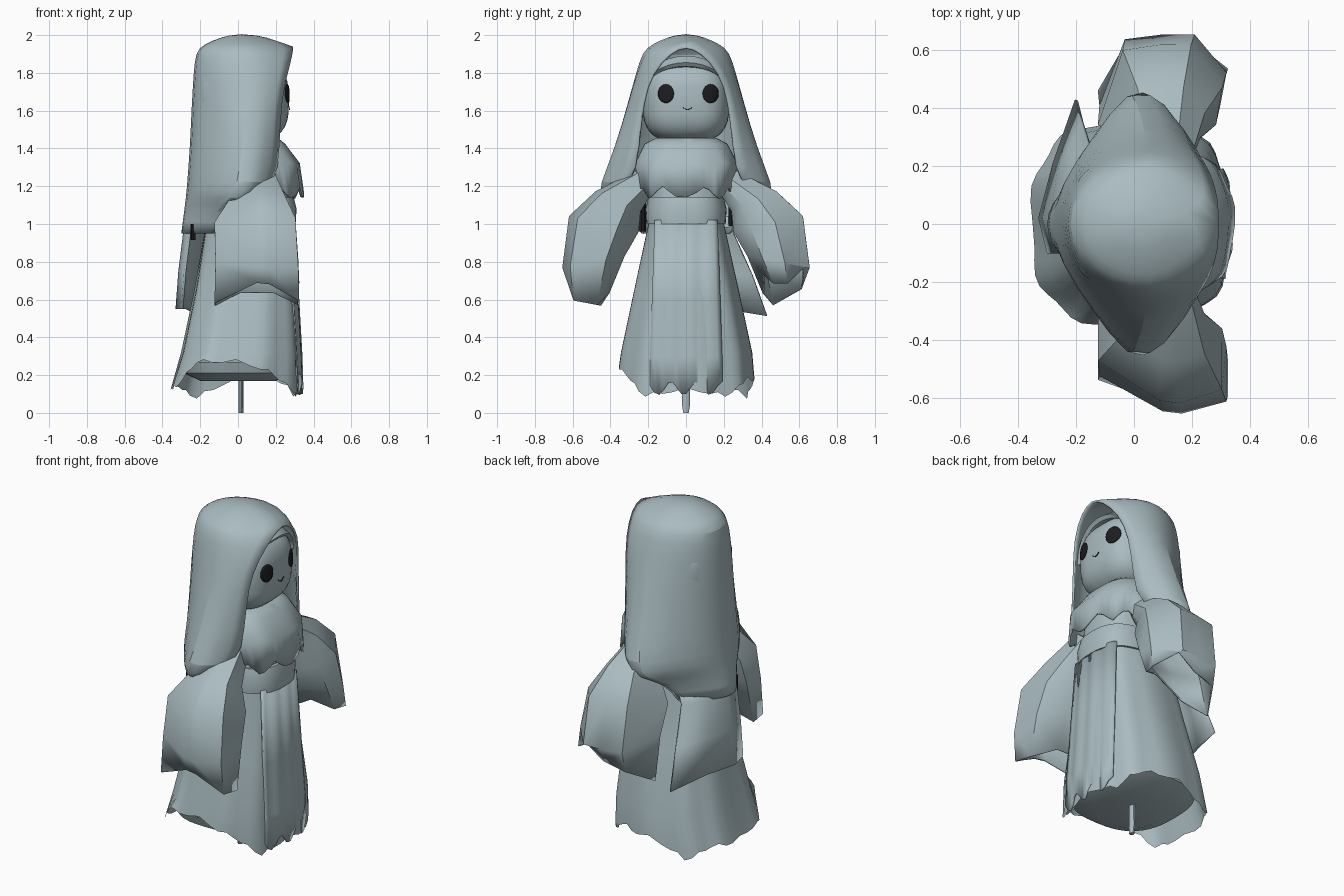
import bpy, bmesh, math
from math import sin, cos, pi

if "Cube" in bpy.data.objects:
    bpy.data.objects.remove(bpy.data.objects["Cube"])


def material(name, rgb):
    m = bpy.data.materials.new(name)
    m.use_nodes = True
    m.diffuse_color = (*rgb, 1)
    m.node_tree.nodes["Principled BSDF"].inputs["Base Color"].default_value = (*rgb, 1)
    return m


CLOTH = material("pale blue grey", (0.40, 0.50, 0.53))
DARK = material("near black", (0.012, 0.012, 0.014))


def spow(v, p):
    return math.copysign(abs(v) ** p, v)


def surface(name, rows, mat=CLOTH, closed=True, cap_start=False, cap_end=False,
            thick=0, levels=0):
    """Skin a list of point rows; closed rows wrap round."""
    bm = bmesh.new()
    vs = [[bm.verts.new(p) for p in row] for row in rows]
    n = len(rows[0])
    for a, b in zip(vs, vs[1:]):
        for i in range(n if closed else n - 1):
            j = (i + 1) % n
            bm.faces.new((a[i], a[j], b[j], b[i]))
    if cap_start:
        bm.faces.new(vs[0])
    if cap_end:
        bm.faces.new(vs[-1])
    bmesh.ops.remove_doubles(bm, verts=bm.verts, dist=0.0005)
    bmesh.ops.recalc_face_normals(bm, faces=bm.faces)
    me = bpy.data.meshes.new(name)
    bm.to_mesh(me)
    bm.free()
    ob = bpy.data.objects.new(name, me)
    bpy.context.collection.objects.link(ob)
    me.materials.append(mat)
    if levels:
        mod = ob.modifiers.new("smooth", "SUBSURF")
        mod.levels = mod.render_levels = levels
    if thick:
        mod = ob.modifiers.new("thickness", "SOLIDIFY")
        mod.thickness, mod.offset = thick, 0
    bpy.ops.object.select_all(action="DESELECT")
    ob.select_set(True)
    bpy.context.view_layer.objects.active = ob
    bpy.ops.object.shade_smooth_by_angle(angle=math.radians(40))
    return ob


def ring(z, cx, rx, ry, n=48, p=0.75, wave=0.0, hem=None):
    """Rounded-square ring with optional folds and a ragged hem."""
    pts = []
    for i in range(n):
        t = 2 * pi * i / n
        k = 1 + wave * sin(9 * t + 0.6)
        pts.append((cx + rx * k * spow(cos(t), p), ry * k * spow(sin(t), p),
                    hem(t) if hem else z))
    return pts


def zigzag(t, count):
    return 2 * abs((t * count / (2 * pi)) % 1 - 0.5) - 0.5


# Robe with a ragged hem that rises on the right side, and its underside
HEM = (.12, .09, .18, .17, .08, .14, .12, .14, .27, .27, .2, .09)


def robe_hem(t):
    u = t * len(HEM) / (2 * pi)
    i, f = int(u) % len(HEM), u % 1
    return HEM[i] * (1 - f) + HEM[(i + 1) % len(HEM)] * f + 0.025 * zigzag(t, 16)


surface("robe", [
    ring(1.3, 0.06, 0.2, 0.19), ring(1.0, 0.06, 0.23, 0.2, wave=0.01),
    ring(0.65, 0.04, 0.27, 0.275, wave=0.02),
    ring(0.32, 0.015, 0.315, 0.345, wave=0.02),
    ring(0, -0.01, 0.345, 0.355, wave=0.025, hem=robe_hem)], cap_start=True)
surface("robe_underside", [ring(0.27, 0.01, 0.31, 0.335), ring(0.21, 0.005, 0.29, 0.31),
                           ring(0.17, 0, 0.2, 0.21)], cap_end=True)

# Front panel hanging over the robe
rows = []
for z, x, w in ((1.02, 0.293, 0.165), (0.6, 0.316, 0.18), (0.3, 0.333, 0.19),
                (0.13, 0.338, 0.19)):
    rows.append([(x - 0.03 * (k / 8) ** 2 + 0.004 * sin(k * 1.3), w * k / 8,
                  z + (0.035 * sin(k * 1.1 - 1) if z < 0.2 else 0)) for k in range(-8, 9)])
surface("front_panel", rows, closed=False, thick=0.01)

# Belt, and the ragged shoulder cape above it
surface("belt", [ring(1.14, 0.06, 0.235, 0.2), ring(1.08, 0.06, 0.25, 0.215),
                 ring(1.0, 0.06, 0.245, 0.21)], cap_start=True, cap_end=True)
cape_hem = lambda t: 1.165 + 0.07 * zigzag(t + 0.4, 9)
surface("shoulder_cape", [
    ring(1.45, 0.08, 0.13, 0.16), ring(1.42, 0.07, 0.175, 0.215),
    ring(1.32, 0.06, 0.26, 0.265, wave=0.01),
    ring(0, 0.06, 0.28, 0.255, wave=0.02, hem=cape_hem)], cap_start=True, thick=0.012)

# Peg under the robe
surface("peg", [ring(z, 0.015, 0.013, r, n=10, p=1) for z, r in
                ((0.26, 0.02), (0.04, 0.022), (0, 0.015))], cap_start=True, cap_end=True)

# Wide hanging sleeves: centre y, z, x, then half sizes x, y, z
SLEEVE = ((0.21, 1.24, 0.1, 0.09, 0.05, 0.04), (0.36, 1.12, 0.1, 0.14, 0.115, 0.05),
          (0.435, 1.0, 0.09, 0.21, 0.18, 0.04), (0.49, 0.8, 0.1, 0.215, 0.16, -0.03),
          (0.515, 0.65, 0.1, 0.22, 0.105, 0.02))
SECTION = {"right": ((-1, -.6), (-1, .2), (0, .95), (.3, 1), (1, .75), (1, -.4), (.4, -1), (-.4, -1)),
           "left": ((-1, -.5), (-.6, .9), (0, 1), (.5, 1), (1, .2), (.9, -.5), (.4, -1), (-.4, -1))}
for s, side in ((-1, "right"), (1, "left")):
    rows = []
    for k, (cy, cz, cx, hx, hy, hz) in enumerate(SLEEVE):
        row = []
        for c, q in SECTION[side]:
            drop = 0.09 * c * c - 0.02 if k == 4 else 0
            if k == 4 and s > 0 and c > 0.3:
                drop -= 0.1
            row.append((cx + hx * c, s * (cy + hy * q), cz + hz * q - drop))
        rows.append(row)
    surface(side + "_sleeve", rows, cap_start=True, thick=0.01)

# Head as a boxy ball
HX, HR, HY, HZ, CZ = 0.025, 0.245, 0.23, 0.22, 1.652


def head_x(y, z):
    r = 1 - abs(y / HY) ** 3 - abs((z - CZ) / HZ) ** 3
    return HX + HR * max(r, 0) ** (1 / 3)


rows = []
for i in range(19):
    a = -pi / 2 + pi * i / 18
    f = max(cos(a), 0) ** (2 / 3)
    rows.append(ring(CZ + HZ * spow(sin(a), 2 / 3), HX, HR * f, HY * f, n=40, p=2 / 3))
surface("head", rows)

# Eyes and smile as thin plates following the face
for s, side in ((-1, "right"), (1, "left")):
    rows = []
    for r in (0.001, 0.4, 0.75, 1):
        rows.append([])
        for i in range(20):
            t = 2 * pi * i / 20
            y, z = 0.012 + s * 0.118 + 0.042 * r * cos(t), 1.69 + 0.05 * r * sin(t)
            rows[-1].append((head_x(y, z) + 0.004, y, z))
    surface(side + "_eye", rows, mat=DARK, thick=0.004)
rows = []
for w in (0, 0.004):
    rows.append([])
    for k in range(-5, 6):
        y, z = 0.008 + 0.005 * k, 1.603 + w + 0.0006 * k * k
        rows[-1].append((head_x(y, z) + 0.004, y, z))
surface("smile", rows, mat=DARK, closed=False, thick=0.004)

# Band across the brow inside the hood
rows = []
for x, w, h in ((0.16, 0.22, 0.13), (0.235, 0.225, 0.145), (0.25, 0.232, 0.165),
                (0.2, 0.24, 0.2)):
    rows.append([(x - 0.05 * abs(cos(pi * i / 16)) ** 2, w * cos(pi * i / 16),
                  1.69 + h * sin(pi * i / 16)) for i in range(17)])
surface("brow_band", rows, closed=False)

# Hood and long veil. Half rows: z, front x, front y, side x, side y, back x
VEIL = ((2.005, 0.02, 0.0, 0.02, 0.0, 0.02), (1.985, 0.17, 0.0, 0.04, 0.1, -0.09),
        (1.945, 0.29, 0.0, 0.06, 0.195, -0.19), (1.91, 0.29, 0.08, 0.06, 0.24, -0.23),
        (1.8, 0.26, 0.18, 0.05, 0.27, -0.24), (1.65, 0.225, 0.228, 0.05, 0.315, -0.25),
        (1.4, 0.215, 0.25, 0.03, 0.4, -0.26), (1.2, 0.2, 0.28, 0.0, 0.5, -0.275),
        (1.14, 0.03, 0.43, -0.02, 0.46, -0.28),
        (1.08, -0.09, 0.31, -0.1, 0.3, -0.285), (0.95, -0.13, 0.24, -0.15, 0.22, -0.3))
rows = []
for z, xf, yf, xs, ys, xb in VEIL:
    f = min(max((z - 1.2) / 0.6, 0), 1)
    half = [(xf, yf), ((xf + xs) / 2 + 0.02 * (yf > 0), yf * 0.35 + ys * 0.65), (xs, ys),
            (xs * 0.5 + xb * 0.5, ys * (0.6 + 0.24 * f)),
            (xs * 0.12 + xb * 0.88, ys * (0.3 + 0.2 * f))]
    line = [(x, -y) for x, y in half] + [(xb, 0)] + [(x, y) for x, y in reversed(half)]
    rows.append([(x, y, z) for x, y in line])
surface("veil", rows, closed=False, thick=0.012, levels=1)

# Long tail of the veil, hanging to the left at the back
rows = []
for z, spread, back in ((1.04, 0, -0.03), (0.95, 0.02, 0.005), (0.75, 0.11, 0.03),
                        (0.55, 0.18, 0.045)):
    rows.append([(-0.25 - back, -0.1, z), (-0.28 - back, 0.02, z),
                 (-0.23 - back, 0.12 + spread / 2, z),
                 (-0.14 - back * 1.3, 0.23 + spread * 1.1, z - spread * 0.2)])
surface("veil_tail", rows, closed=False, thick=0.012)

# Dark locks hanging behind the arms and at the back
for side, x, y, r, top, low in (("right", -0.1, -0.235, 0.022, 1.17, 0.96),
                                ("left", -0.1, 0.24, 0.016, 1.16, 0.99),
                                ("back", -0.238, -0.12, 0.013, 1.0, 0.915)):
    surface(side + "_lock", [ring(z, x, r, r, n=8, p=1) for z in (top, low)],
            mat=DARK, cap_start=True, cap_end=True).location.y = y
